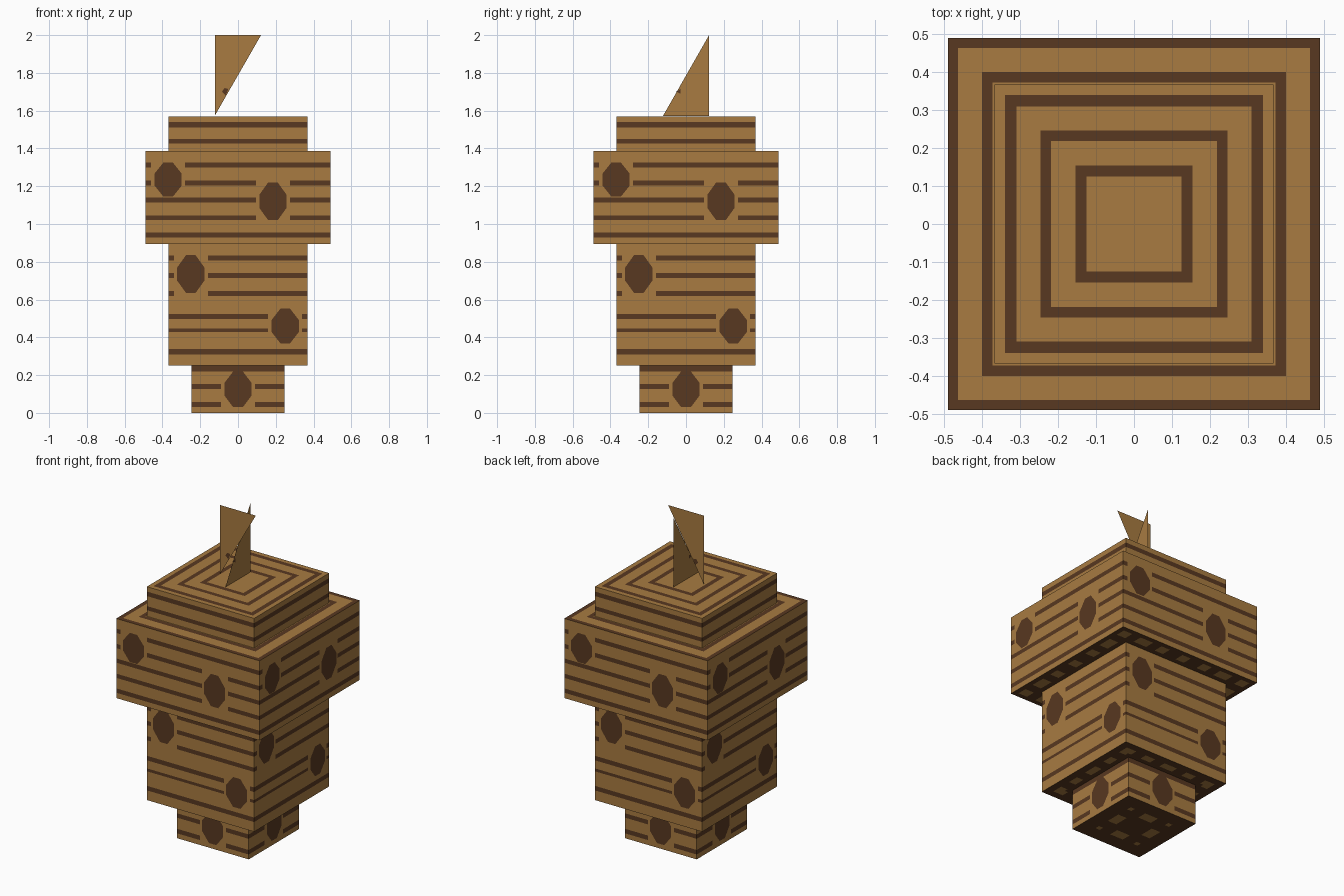
import bpy, bmesh, math
from mathutils import Matrix, Vector

if "Cube" in bpy.data.objects:
    bpy.data.objects.remove(bpy.data.objects["Cube"])


def material(name, rgb):
    m = bpy.data.materials.new(name)
    m.diffuse_color = (*rgb, 1)
    m.use_nodes = True
    m.node_tree.nodes["Principled BSDF"].inputs["Base Color"].default_value = m.diffuse_color
    return m


TAN, DARK = 0, 1
MATS = [material("tan wood", (0.392, 0.198, 0.053)),
        material("dark bark", (0.098, 0.040, 0.015))]


def finish(bm, name):
    bmesh.ops.remove_doubles(bm, verts=bm.verts, dist=1e-5)
    me = bpy.data.meshes.new(name)
    bm.to_mesh(me)
    bm.free()
    for m in MATS:
        me.materials.append(m)
    ob = bpy.data.objects.new(name, me)
    bpy.context.collection.objects.link(ob)


def polygon(bm, frame, points, mat):
    """Flat face from 2D points placed by a frame matrix."""
    f = bm.faces.new([bm.verts.new(frame @ Vector((u, v, 0))) for u, v in points])
    f.material_index = mat


def panel(bm, frame, us, vs, rule):
    """Cut panel whose cells are coloured by rule(u, v)."""
    us, vs = sorted(set(us)), sorted(set(vs))
    for a, b in zip(us, us[1:]):
        for c, d in zip(vs, vs[1:]):
            polygon(bm, frame, [(a, c), (b, c), (b, d), (a, d)],
                    rule((a + b) / 2, (c + d) / 2))


def knot(bm, frame, x, z, h, w=0.072):
    shape = [(.35, 1), (-.35, 1), (-1, .35), (-1, -.35),
             (-.35, -1), (.35, -1), (1, -.35), (1, .35)]
    polygon(bm, frame, [(x + w * a, z + h * b) for a, b in shape], DARK)


def tier(name, half, z0, z1, stripes, knots, rings, patch):
    """Square block: striped knotted sides, ringed top, patchy dark underside."""
    bm = bmesh.new()
    # gaps in the grain beside each knot: (left, right, centre height, half height)
    gaps = [(x - 0.09, x + 0.09, z, h) for x, z, h in knots]
    us = [-half, half] + [e for g in gaps for e in g[:2]]
    vs = [z0, z1] + [e for s in stripes for e in s]

    def grain(u, v):
        if any(l < u < r and abs(v - z) < h + 0.01 for l, r, z, h in gaps):
            return TAN
        return DARK if any(a < v < b for a, b in stripes) else TAN

    for i in range(4):
        turn = Matrix.Rotation(i * math.pi / 2, 4, 'Z')
        upright = Matrix.Rotation(math.pi / 2, 4, 'X')
        panel(bm, turn @ Matrix.Translation((0, -half, 0)) @ upright, us, vs, grain)
        for k in knots:
            knot(bm, turn @ Matrix.Translation((0, -half - 0.003, 0)) @ upright, *k)

    # growth rings on the top
    cuts = [s * e for r in rings for e in r for s in (-1, 1)] + [-half, half]
    panel(bm, Matrix.Translation((0, 0, z1)), cuts, cuts,
          lambda u, v: DARK if any(a < max(abs(u), abs(v)) < b for a, b in rings) else TAN)

    # underside: dark with a broken pale ring
    n = 32
    cells = [-half + 2 * half * i / n for i in range(n + 1)]

    def under(u, v):
        r, along = max(abs(u), abs(v)), min(abs(u), abs(v))
        return TAN if abs(r - patch) < 0.026 and math.sin(along * 45 + 1) > 0.1 else DARK

    panel(bm, Matrix.Translation((0, 0, z0)) @ Matrix.Rotation(math.pi, 4, 'X'),
          cells, cells, under)
    finish(bm, name)


tier("base_block", 0.245, 0, 0.25,
     [(0.03, 0.058), (0.127, 0.154), (0.22, 0.25)],
     [(0, 0.125, 0.095)], [], 0.12)
tier("lower_body", 0.367, 0.25, 0.895,
     [(0.31, 0.338), (0.428, 0.446), (0.496, 0.524), (0.62, 0.646),
      (0.714, 0.74), (0.806, 0.834)],
     [(-0.25, 0.735, 0.1), (0.25, 0.46, 0.092)], [], 0.30)
tier("upper_body", 0.49, 0.895, 1.387,
     [(0.928, 0.955), (1.02, 1.046), (1.114, 1.14), (1.204, 1.231), (1.298, 1.325)],
     [(-0.37, 1.235, 0.09), (0.185, 1.12, 0.1)],
     [(0.372, 0.40), (0.463, 0.49)], 0.42)
tier("cap_block", 0.367, 1.387, 1.57,
     [(1.425, 1.45), (1.512, 1.54)], [],
     [(0.125, 0.154), (0.218, 0.246), (0.31, 0.34)], 0.3)

# crossed triangular stem blades, each with a small dark spot on both sides
FACE_X = Matrix.Rotation(math.pi / 2, 4, 'X')
FACE_Y = Matrix.Rotation(math.pi / 2, 4, 'Z') @ FACE_X
blades = [("stem_blade_front", FACE_X, [(-0.122, 1.575), (0.122, 2), (-0.122, 2)], -0.065),
          ("stem_blade_side", FACE_Y, [(-0.122, 1.572), (0.122, 1.572), (0.122, 2)], -0.04)]
for name, frame, outline, spot in blades:
    bm = bmesh.new()
    polygon(bm, frame, outline, TAN)
    s = 0.02 if frame is FACE_X else 0.012
    for off in (-0.002, 0.002):
        polygon(bm, frame @ Matrix.Translation((0, 0, off)),
                [(spot - s, 1.70), (spot, 1.68), (spot + s * 0.7, 1.715), (spot - s * 0.3, 1.72)]
                if frame is FACE_X else
                [(spot - s, 1.70), (spot + s, 1.69), (spot + s, 1.715)], DARK)
    finish(bm, name)
